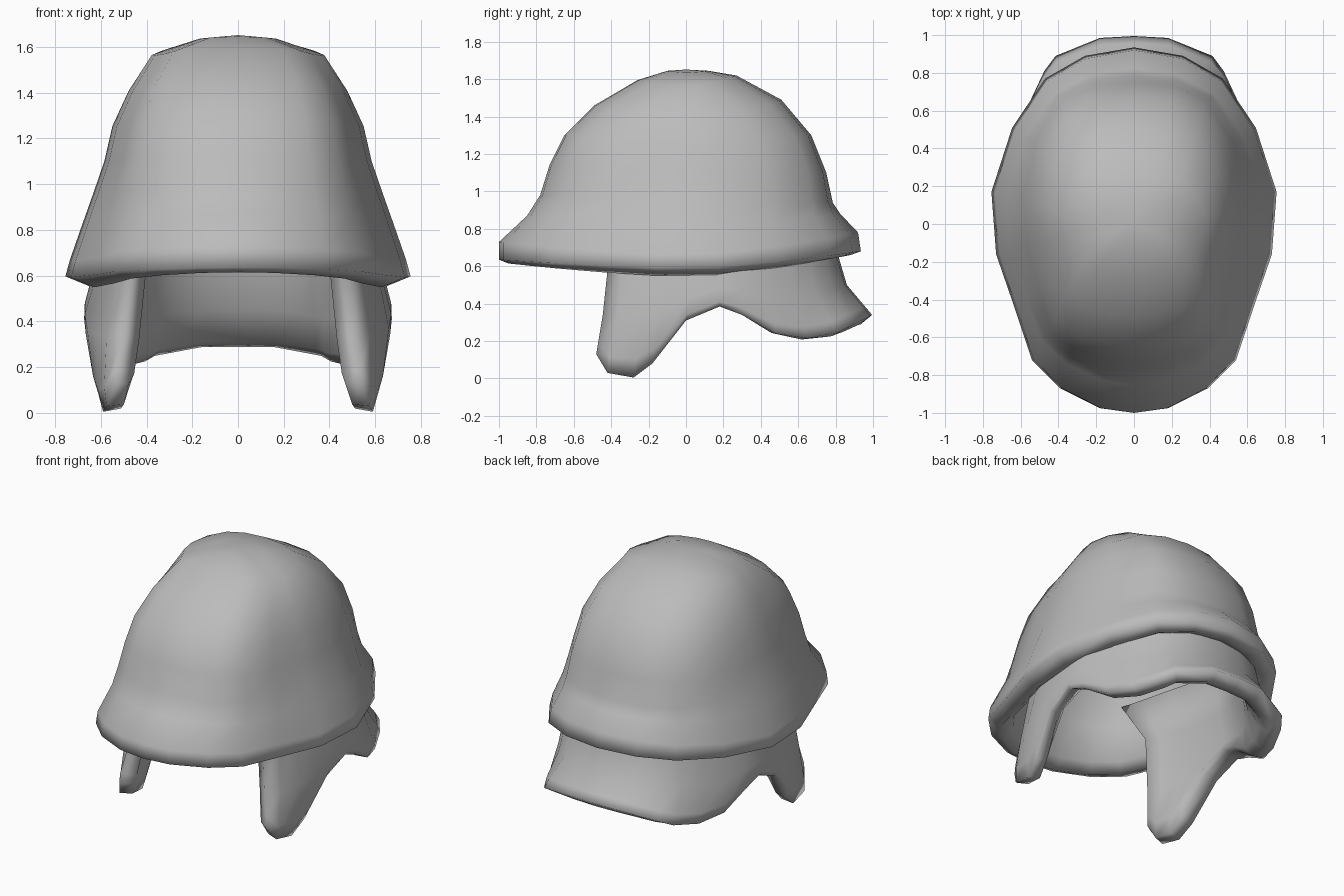
import bpy
import bmesh
import math

if "Cube" in bpy.data.objects:
    bpy.data.objects.remove(bpy.data.objects["Cube"])

grey = bpy.data.materials.new("plain grey")
grey.diffuse_color = (0.5, 0.5, 0.5, 1)
grey.use_nodes = True
grey.node_tree.nodes["Principled BSDF"].inputs["Base Color"].default_value = grey.diffuse_color


def finish(bm, name):
    """Turn a bmesh into a smooth-shaded grey object."""
    bmesh.ops.recalc_face_normals(bm, faces=bm.faces)
    mesh = bpy.data.meshes.new(name)
    bm.to_mesh(mesh)
    bm.free()
    mesh.materials.append(grey)
    obj = bpy.data.objects.new(name, mesh)
    bpy.context.collection.objects.link(obj)
    bpy.ops.object.select_all(action='DESELECT')
    obj.select_set(True)
    bpy.context.view_layer.objects.active = obj
    bpy.ops.object.shade_smooth_by_angle(angle=math.radians(140))
    return obj


# Plan outline of the brim, front to back, one half
half = [(0, -1), (.18, -.975), (.39, -.87), (.54, -.72), (.63, -.45), (.73, -.16),
        (.755, .17), (.645, .51), (.47, .77), (.26, .89), (0, .935)]
plan = half + [(-x, y) for x, y in half[-2:0:-1]]

# Rings: half width, side z, front y, front z, back y, back z, corner fullness
outer = [(.65, .545, -.95, .615, .88, .66, 0),
         (.755, .59, -1, .635, .935, .68, 0),
         (.735, .66, -1, .73, .92, .78, 0),
         (.68, .82, -.85, .87, .825, .88, .01),
         (.63, .96, -.78, .98, .785, .94, .04),
         (.58, 1.1, -.73, 1.14, .75, 1.1, .06),
         (.545, 1.25, -.65, 1.3, .67, 1.3, .06),
         (.475, 1.4, -.49, 1.46, .51, 1.49, .06),
         (.375, 1.56, -.26, 1.595, .27, 1.62, .04),
         (.17, 1.635, -.1, 1.645, .12, 1.645, 0)]
inner = [(.59, .6, -.87, .66, .79, .69, 0),
         (.57, .8, -.75, .86, .73, .86, .03),
         (.51, 1.06, -.65, 1.1, .66, 1.08, .05),
         (.41, 1.34, -.42, 1.38, .44, 1.4, .05),
         (.15, 1.55, -.1, 1.56, .12, 1.56, 0)]


def add_ring(bm, w, zs, yf, zf, yb, zb, full):
    verts = []
    for px, py in plan:
        u = px / .755
        v = py / (1 if py < 0 else .935)
        k = 1 + full * min(1, 4 * (u * v) ** 2)
        y_end, z_end = (-yf, zf) if v < 0 else (yb, zb)
        verts.append(bm.verts.new((u * w * k, v * y_end * k,
                                   zs + (z_end - zs) * abs(v) ** 1.5)))
    return verts


def bridge(bm, a, b):
    n = len(a)
    for i in range(n):
        j = (i + 1) % n
        bm.faces.new((a[i], a[j], b[j], b[i]))


def cap(bm, ring, z):
    top = bm.verts.new((0, 0, z))
    for i in range(len(ring)):
        bm.faces.new((ring[i], ring[(i + 1) % len(ring)], top))


# Helmet shell: outer dome with rolled brim and hollow inside
bm = bmesh.new()
outs = [add_ring(bm, *r) for r in outer]
ins = [add_ring(bm, *r) for r in inner]
for rings in (outs, ins):
    for a, b in zip(rings, rings[1:]):
        bridge(bm, a, b)
bridge(bm, outs[0], ins[0])
cap(bm, outs[-1], 1.652)
cap(bm, ins[-1], 1.57)
finish(bm, "helmet_shell")

# Liner columns from ear flap to neck centre: bottom, then middle, then top
bottom = [(.535, -.48, .13), (.575, -.42, .03), (.59, -.28, .005), (.61, -.18, .08),
          (.65, 0, .31), (.66, .18, .385), (.65, .3, .34), (.615, .48, .24),
          (.55, .65, .215), (.475, .81, .245), (.415, .89, .285), (.18, .985, .335),
          (0, .995, .34)]
middle = [(.505, -.445, .34), (.575, -.37, .33), (.63, -.24, .35), (.66, -.12, .37),
          (.67, .02, .43), (.67, .18, .48), (.65, .3, .47), (.6, .45, .43),
          (.53, .58, .44), (.45, .69, .45), (.34, .78, .48), (.16, .85, .5), (0, .86, .5)]
top = [(.47, -.41), (.53, -.33), (.57, -.2), (.6, -.08), (.61, .05), (.62, .18),
       (.61, .3), (.56, .42), (.5, .55), (.42, .65), (.32, .74), (.15, .8), (0, .81)]
# Fuller row just above the rounded lower edge
lower = [tuple(p + (q - p) * .28 + d for p, q, d in zip(b, m, (.01, 0, 0)))
         for b, m in zip(bottom, middle)]
lower[-1] = (0, *lower[-1][1:])
# Upper row tucked inside the dome, its front edge swept forwards
crown = [(x * .93, y * .93 - (.2 if i == 0 else .1 if i == 1 else 0), .95)
         for i, (x, y) in enumerate(top)]
rows = [bottom, lower, middle, [(x, y, .67) for x, y in top], crown]
thick = [.08, .12, .11, .1, .1]

# Ear flaps and neck guard as one wall
bm = bmesh.new()
grid = []
depth = {}
for row, t in zip(rows, thick):
    pts = row + [(-x, y, z) for x, y, z in row[-2::-1]]
    line = [bm.verts.new(p) for p in pts]
    for i, v in enumerate(line):
        depth[v] = t * (.85 if i in (0, len(line) - 1) else 1)
    grid.append(line)
for a, b in zip(grid, grid[1:]):
    for i in range(len(a) - 1):
        bm.faces.new((a[i], a[i + 1], b[i + 1], b[i]))
# Make the outward side the front of the wall
bmesh.ops.recalc_face_normals(bm, faces=bm.faces)
if sum(f.normal.dot(f.calc_center_median()) for f in bm.faces) < 0:
    bmesh.ops.reverse_faces(bm, faces=bm.faces)
# Thicken inwards by a second, offset wall joined along the rim
bm.normal_update()
twin = {v: bm.verts.new(v.co - v.normal * depth[v]) for v in list(bm.verts)}
rim = [e for e in bm.edges if e.is_boundary]
for f in list(bm.faces):
    bm.faces.new([twin[v] for v in reversed(f.verts)])
for e in rim:
    a, b = e.verts
    bm.faces.new((a, b, twin[b], twin[a]))
finish(bm, "ear_flaps_and_neck_guard")
